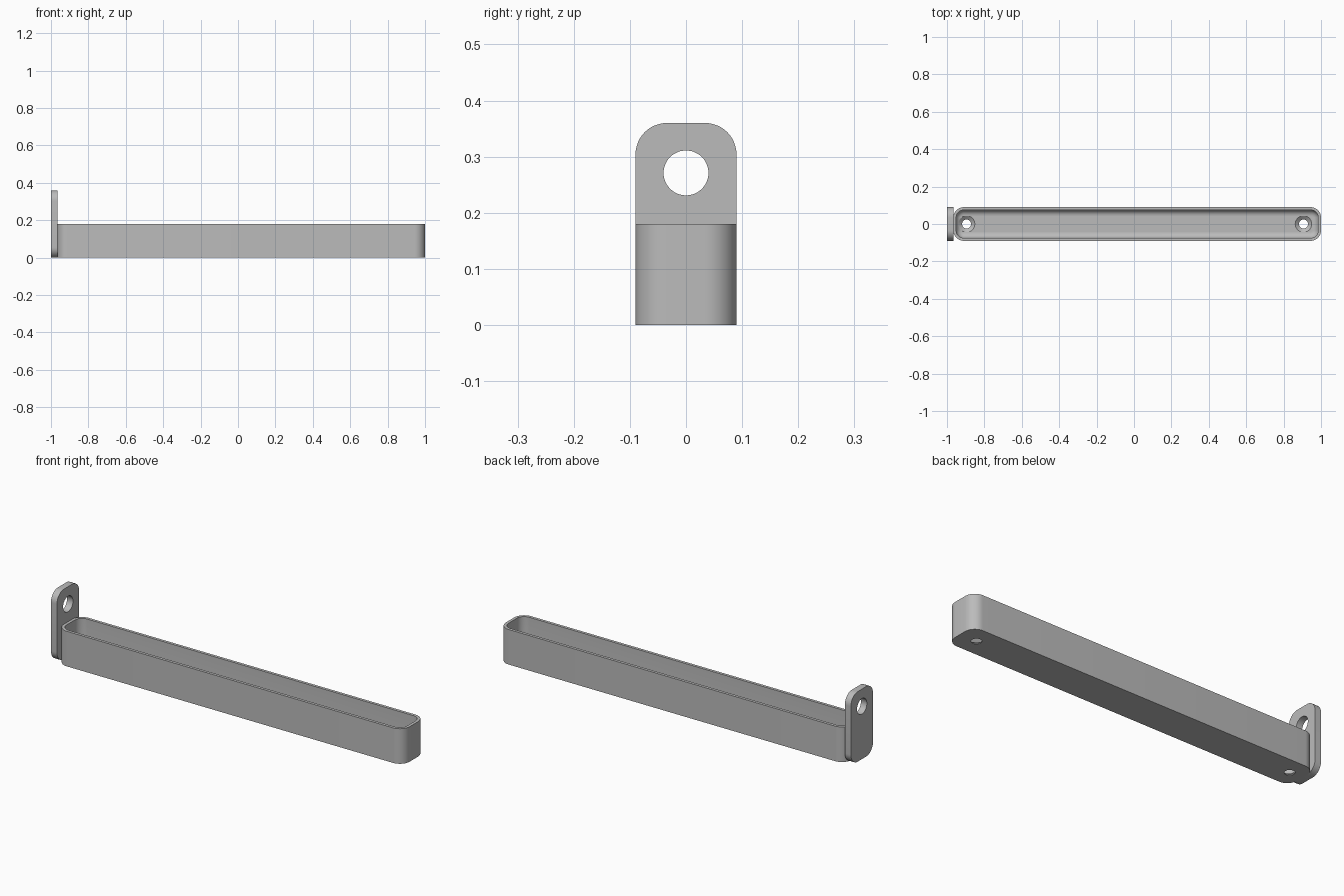
import bpy, bmesh, math
from mathutils import Matrix, Vector

if "Cube" in bpy.data.objects:
    bpy.data.objects.remove(bpy.data.objects["Cube"], do_unlink=True)

# Material
GREY = (0.5, 0.5, 0.5, 1)
grey = bpy.data.materials.new("plain grey")
grey.use_nodes = True
grey.diffuse_color = GREY
grey.node_tree.nodes["Principled BSDF"].inputs["Base Color"].default_value = GREY

# Main dimensions
HALF_W, TRAY_H, RADIUS = 0.09, 0.18, 0.056
TAB_BACK, TRAY_BACK, FRONT = -1.0, -0.966, 1.0
WALL, FLOOR, FILLET = 0.015, 0.02, 0.032


def rounded_rect(half_x, half_y, radius, steps=12):
    """Outline points of a rounded rectangle centred on the origin."""
    points = []
    for corner, (sx, sy) in enumerate([(1, 1), (-1, 1), (-1, -1), (1, -1)]):
        for i in range(steps + 1):
            a = math.pi / 2 * (corner + i / steps)
            points.append((sx * (half_x - radius) + radius * math.cos(a),
                           sy * (half_y - radius) + radius * math.sin(a)))
    return points


def circle(radius, steps=48):
    return [(radius * math.cos(math.tau * i / steps),
             radius * math.sin(math.tau * i / steps)) for i in range(steps)]


def loft(name, sections, matrix):
    """Skin a stack of (outline, height) sections and cap both ends."""
    bm = bmesh.new()
    rings = [[bm.verts.new((x, y, z)) for x, y in outline] for outline, z in sections]
    for low, high in zip(rings, rings[1:]):
        for i in range(len(low)):
            j = (i + 1) % len(low)
            bm.faces.new((low[i], low[j], high[j], high[i]))
    bm.faces.new(rings[0][::-1])
    bm.faces.new(rings[-1])
    bm.transform(matrix)
    bmesh.ops.recalc_face_normals(bm, faces=bm.faces)
    mesh = bpy.data.meshes.new(name)
    bm.to_mesh(mesh)
    bm.free()
    mesh.materials.append(grey)
    obj = bpy.data.objects.new(name, mesh)
    bpy.context.collection.objects.link(obj)
    return obj


def select_only(obj):
    bpy.ops.object.select_all(action='DESELECT')
    obj.select_set(True)
    bpy.context.view_layer.objects.active = obj


def cut(obj, cutter):
    select_only(obj)
    cutter.hide_render = True
    mod = obj.modifiers.new("hole", 'BOOLEAN')
    mod.operation, mod.solver, mod.object = 'DIFFERENCE', 'EXACT', cutter
    bpy.ops.object.modifier_apply(modifier=mod.name)
    bpy.data.objects.remove(cutter, do_unlink=True)


# Tray: outer wall, rim, inner wall and filleted floor in one skin
half_l = (FRONT - TRAY_BACK) / 2


def tray_outline(inset):
    return rounded_rect(half_l - inset, HALF_W - inset, RADIUS - inset)


sections = [(tray_outline(0), 0), (tray_outline(0), TRAY_H), (tray_outline(WALL), TRAY_H)]
for i in range(9):
    a = math.pi / 2 * i / 8
    sections.append((tray_outline(WALL + FILLET * (1 - math.cos(a))),
                     FLOOR + FILLET * (1 - math.sin(a))))
tray = loft("tray", sections, Matrix.Translation(((FRONT + TRAY_BACK) / 2, 0, 0)))

# Countersunk screw holes through the floor
for x in (-0.895, 0.906):
    profile = [(0.024, -0.05), (0.024, 0.004), (0.044, FLOOR), (0.044, 0.08)]
    cutter = loft("screw_hole_cutter", [(circle(r), z) for r, z in profile],
                  Matrix.Translation((x, 0, 0)))
    cut(tray, cutter)

# Upright hanging tab: outline drawn in y-z and extruded along x
to_yz = Matrix(((0, 0, 1, 0), (1, 0, 0, 0), (0, 1, 0, 0), (0, 0, 0, 1)))
tab_half_h = 0.18
outline = rounded_rect(HALF_W, tab_half_h, RADIUS)
tab = loft("hanging_tab", [(outline, TAB_BACK), (outline, TRAY_BACK)],
           Matrix.Translation((0, 0, tab_half_h)) @ to_yz)
cutter = loft("tab_hole_cutter", [(circle(0.04), -1.1), (circle(0.04), -0.9)],
              Matrix.Translation((0, 0, 0.271)) @ to_yz)
cut(tab, cutter)

# Smooth curves, sharp edges
for obj in (tray, tab):
    select_only(obj)
    bpy.ops.object.shade_smooth_by_angle(angle=math.radians(30))
